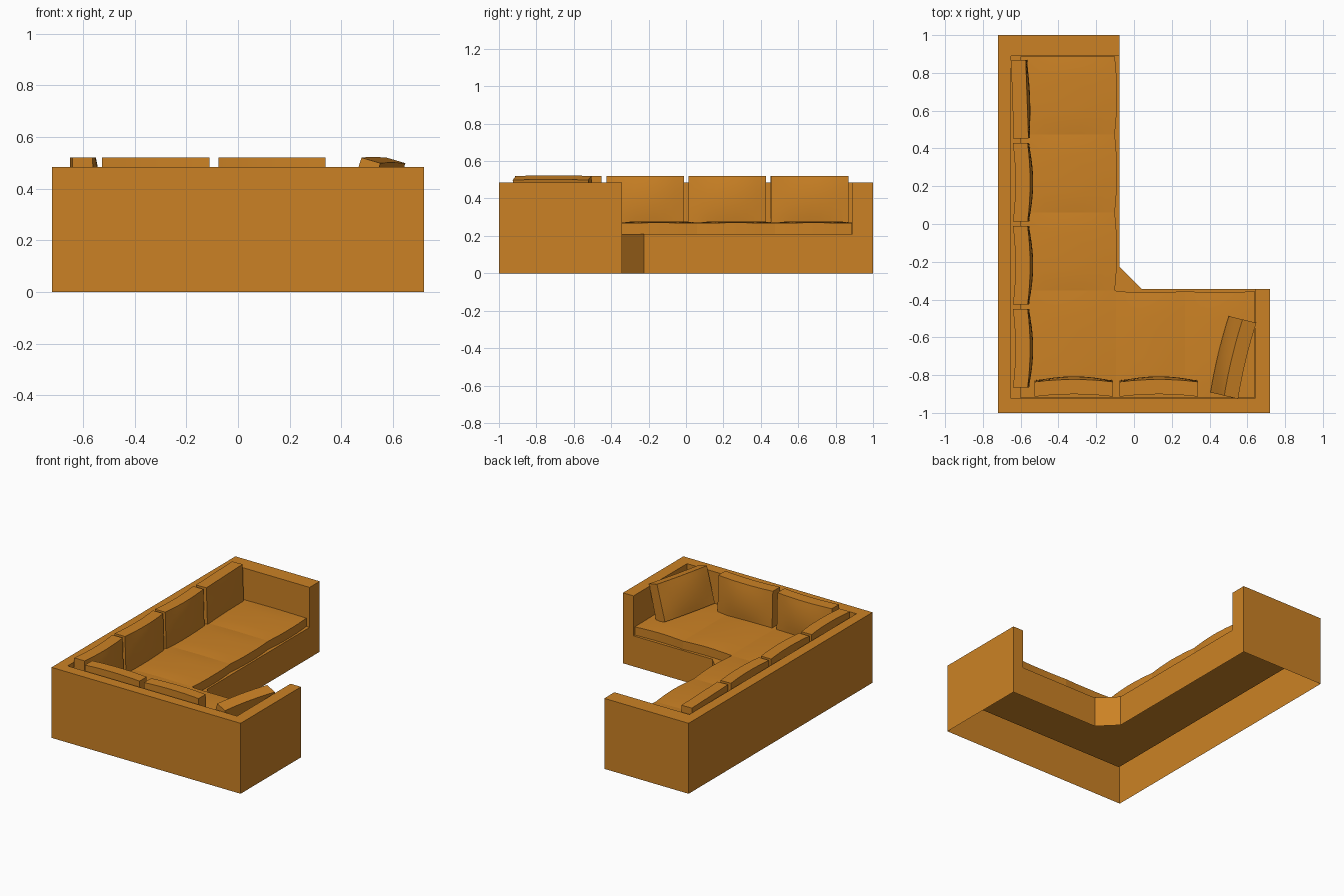
import bpy, bmesh, math
from mathutils import Matrix, Vector

if "Cube" in bpy.data.objects:
    bpy.data.objects.remove(bpy.data.objects["Cube"])

mat = bpy.data.materials.new("orange fabric")
mat.diffuse_color = (0.60, 0.222, 0.018, 1)
mat.use_nodes = True
mat.node_tree.nodes["Principled BSDF"].inputs["Base Color"].default_value = mat.diffuse_color


def finish(bm, name, smooth=False):
    me = bpy.data.meshes.new(name)
    bm.to_mesh(me)
    bm.free()
    me.materials.append(mat)
    ob = bpy.data.objects.new(name, me)
    bpy.context.collection.objects.link(ob)
    if smooth:
        bpy.ops.object.select_all(action='DESELECT')
        ob.select_set(True)
        bpy.context.view_layer.objects.active = ob
        bpy.ops.object.shade_smooth_by_angle(angle=math.radians(35))
    return ob


# Sofa frame: one shell, open underneath, hollow back and arms
H, S = 0.485, 0.21
outer = [(-.72, 1), (-.72, -1), (.72, -1), (.72, -.343)]
inner = [(-.65, .89), (-.65, -.925), (.64, -.925), (.64, -.343)]
end_o, end_i = (-.078, 1), (-.078, .89)
front = [(.04, -.343), (-.078, -.225)]

bm = bmesh.new()


def face(*pts):
    bm.faces.new([bm.verts.new(p) for p in pts])


def wall(a, b, z0, z1):
    face((*a, z0), (*b, z0), (*b, z1), (*a, z1))


O = [end_o] + outer
I = [end_i] + inner
for k in range(4):
    wall(O[k], O[k + 1], 0, H)                       # outside walls
    if k < 3:
        wall(I[k + 1], I[k], S, H)                   # inside walls
    face((*O[k], H), (*O[k + 1], H), (*I[k + 1], H), (*I[k], H))  # top rim
wall(I[4], I[3], S, H)
wall(O[4], I[4], 0, H)                               # arm ends
wall(end_i, end_o, 0, H)
wall(I[4], front[0], 0, S)                           # seat fronts, cut corner
wall(front[0], front[1], 0, S)
wall(front[1], end_i, 0, S)
face(*[(*p, S) for p in inner + front + [end_i]])    # seat deck
bmesh.ops.remove_doubles(bm, verts=bm.verts, dist=1e-5)
finish(bm, "sofa_frame")


def block(size, cuts=7):
    b = bmesh.new()
    bmesh.ops.create_cube(b, size=1)
    bmesh.ops.subdivide_edges(b, edges=b.edges[:], cuts=cuts, use_grid_fill=True)
    bmesh.ops.scale(b, vec=size, verts=b.verts)
    return b


# Seat cushions: soft crown on top, bowed free edge at local -y
def seat(name, x0, x1, y0, y1, free):
    b = block((x1 - x0, y1 - y0, 0.06))
    for v in b.verts:
        u, w = 2 * v.co.x / (x1 - x0), 2 * v.co.y / (y1 - y0)
        if v.co.z > 0:
            v.co.z += 0.007 * (1 - u * u) * (1 - w ** 4) - 0.003 * abs(u * w)
        if free == 'x' and u > .99:
            v.co.x -= 0.012 * w * w
        if free == 'y' and w > .99:
            v.co.y -= 0.008 * (1 - u * u)
        v.co += Vector(((x0 + x1) / 2, (y0 + y1) / 2, S + 0.031))
    finish(b, name, True)


for i, (a, c) in enumerate([(-.352, .06), (.06, .475), (.475, .888)]):
    seat(f"long_seat_{i + 1}", -.60, -.09, a, c, 'x')
seat("corner_seat", -.60, -.095, -.92, -.352, '')
for i, (a, c) in enumerate([(-.095, .27), (.27, .638)]):
    seat(f"short_seat_{i + 1}", a, c, -.92, -.355, 'y')


# Back cushions: local +y is the front, bowed forward and padded
def pillow(name, x, y, turn, lean=0, bend=.013, thick=.078, z=.395, height=.25):
    L = .415
    b = block((L, thick, height))
    for v in b.verts:
        u, w = 2 * v.co.x / L, 2 * v.co.z / height
        f = v.co.y / thick + .5
        v.co.y += bend * (1 - u * u) + f * (.012 * (1 - u * u) * (1 - w * w) + .008 * (1 - w) / 2)
    m = (Matrix.Translation((x, y, z)) @ Matrix.Rotation(math.radians(turn), 4, 'Z')
         @ Matrix.Rotation(math.radians(lean), 4, 'X'))
    b.transform(m)
    finish(b, name, True)


for i, y in enumerate([-.658, -.218, .22]):
    pillow(f"long_back_{i + 1}", -.602, y, -90)
pillow("long_back_4", -.605, .66, -88, bend=0)
for i, x in enumerate([-.318, .132]):
    pillow(f"short_back_{i + 1}", x, -.875, 0)
pillow("loose_cushion", .53, -.708, 76.5, lean=16, thick=.078, bend=.008, z=.392, height=.245)
